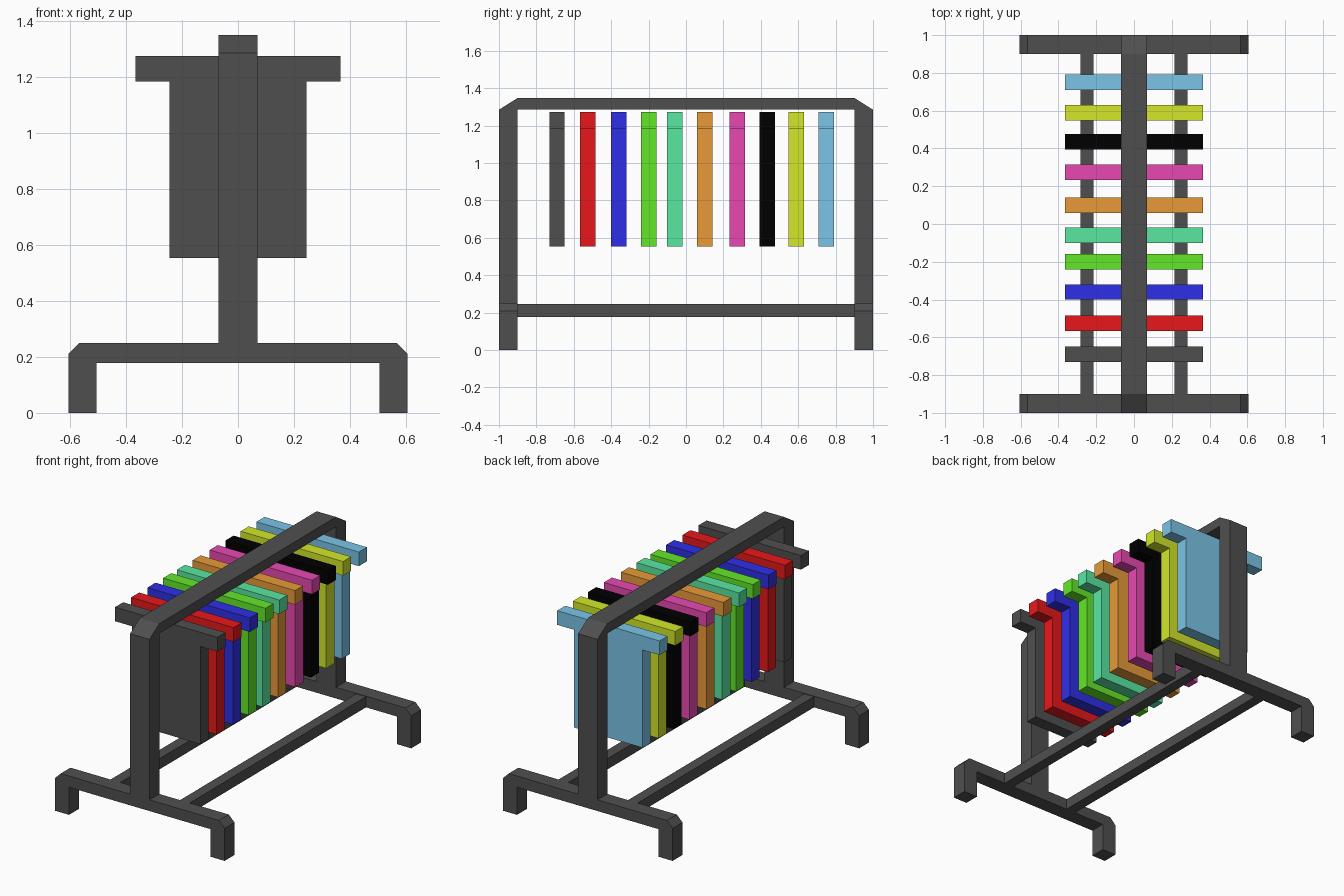
import bpy
import bmesh
from mathutils import Vector

cube = bpy.data.objects.get("Cube")
if cube:
    bpy.data.objects.remove(cube, do_unlink=True)


def material(name, srgb):
    """Flat material from 0-255 display values, converted to linear."""
    col = [(c / 255 / 12.92) if c < 11 else ((c / 255 + 0.055) / 1.055) ** 2.4
           for c in srgb] + [1]
    mat = bpy.data.materials.new(name)
    mat.use_nodes = True
    mat.diffuse_color = col
    mat.node_tree.nodes["Principled BSDF"].inputs["Base Color"].default_value = col
    return mat


def extrude_profile(name, half, axis, centre, width, mat):
    """Mirror a half outline (u, z) about u = 0 and extrude it along x or y."""
    outline = half + [(-u, z) for u, z in reversed(half)]
    along = Vector((1, 0, 0)) if axis == "x" else Vector((0, 1, 0))
    across = Vector((0, 1, 0)) if axis == "x" else Vector((1, 0, 0))
    bm = bmesh.new()
    start = along * (centre - width / 2)
    face = bm.faces.new([bm.verts.new(start + across * u + Vector((0, 0, z)))
                         for u, z in outline])
    new = bmesh.ops.extrude_face_region(bm, geom=[face])["geom"]
    bmesh.ops.translate(bm, vec=along * width,
                        verts=[v for v in new if isinstance(v, bmesh.types.BMVert)])
    bmesh.ops.recalc_face_normals(bm, faces=bm.faces)
    mesh = bpy.data.meshes.new(name)
    bm.to_mesh(mesh)
    bm.free()
    mesh.materials.append(mat)
    obj = bpy.data.objects.new(name, mesh)
    bpy.context.collection.objects.link(obj)


grey = material("dark grey", (79, 79, 79))

# Hanging rail with its two uprights, one chamfered arch
arch = [(0.9, 1.285), (0.9, 0.25), (1, 0.25), (1, 1.285), (0.9, 1.348)]
extrude_profile("rail_and_uprights", arch, "x", 0, 0.138, grey)

# Chamfered feet at both ends
foot = [(0.505, 0.178), (0.505, 0), (0.605, 0), (0.605, 0.21), (0.565, 0.25)]
for name, y in (("front_foot", -0.95), ("back_foot", 0.95)):
    extrude_profile(name, foot, "y", y, 0.1, grey)

# Lower bars joining the feet
bar = [(0.9, 0.178), (0.9, 0.247)]
for name, x in (("left_lower_bar", 0.248), ("right_lower_bar", -0.248)):
    extrude_profile(name, bar, "x", x, 0.069, grey)

# Row of T-shaped shirts
shirt = [(0.245, 0.553), (0.245, 1.183), (0.365, 1.183), (0.365, 1.274)]
shirts = [
    ("grey", -0.69, grey),
    ("red", -0.526, material("red", (237, 25, 28))),
    ("blue", -0.36, material("blue", (47, 47, 232))),
    ("green", -0.2, material("green", (102, 237, 42))),
    ("mint", -0.06, material("mint", (92, 237, 167))),
    ("orange", 0.1, material("orange", (234, 157, 57))),
    ("pink", 0.274, material("pink", (237, 75, 182))),
    ("black", 0.435, material("black", (0, 0, 0))),
    ("yellow", 0.59, material("yellow", (215, 235, 42))),
    ("sky", 0.75, material("sky blue", (125, 200, 235))),
]
for name, y, mat in shirts:
    extrude_profile(name + "_shirt", shirt, "y", y, 0.082, mat)
